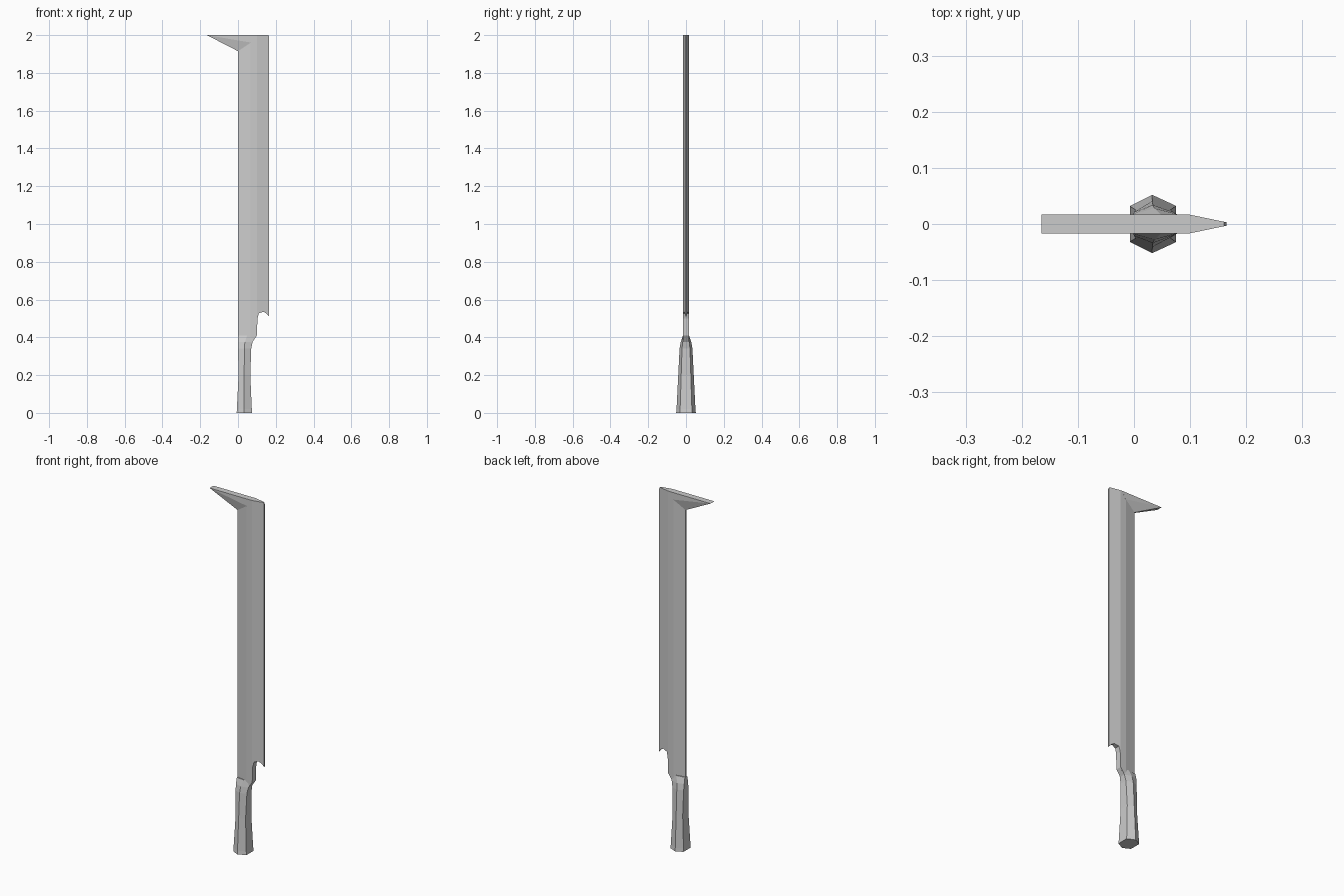
import bpy, bmesh
from mathutils import Vector

if "Cube" in bpy.data.objects:
    bpy.data.objects.remove(bpy.data.objects["Cube"])


def finish(bm, name):
    bmesh.ops.recalc_face_normals(bm, faces=bm.faces[:])
    mesh = bpy.data.meshes.new(name)
    bm.to_mesh(mesh)
    bm.free()
    obj = bpy.data.objects.new(name, mesh)
    bpy.context.collection.objects.link(obj)
    return obj


def half_thickness(x):
    # Blade section: thin back, flat middle, ground cutting edge
    pts = [(0, .004), (.065, .0165), (.1, .0165), (.165, .003)]
    for (x0, y0), (x1, y1) in zip(pts, pts[1:]):
        if x <= x1 + 1e-5:
            return y0 + (y1 - y0) * (x - x0) / (x1 - x0)
    return pts[-1][1]


# Blade: side outline with the notch at its heel, ground to the section above
outline = [(0, .37), (.07, .37), (.083, .385), (.1, .41), (.103, .5),
           (.11, .527), (.135, .535), (.15, .527), (.165, .51),
           (.165, 1.99), (.16, 2), (0, 2)]
bm = bmesh.new()
face = bm.faces.new([bm.verts.new((x, -1, z)) for x, z in outline])
ext = bmesh.ops.extrude_face_region(bm, geom=[face])
bmesh.ops.translate(bm, vec=(0, 2, 0),
                    verts=[g for g in ext["geom"] if isinstance(g, bmesh.types.BMVert)])
for cut in (.065, .1):
    bmesh.ops.bisect_plane(bm, geom=bm.verts[:] + bm.edges[:] + bm.faces[:],
                           plane_co=(cut, 0, 0), plane_no=(1, 0, 0))
for v in bm.verts:
    v.co.y *= half_thickness(v.co.x)
finish(bm, "blade")

# Hook: wide flat top narrowing to a thin lower edge
bm = bmesh.new()
for x, y, z in [(-.165, .017, 2), (.09, .017, 2), (.07, .017, 1.96), (0, .004, 1.915)]:
    bm.verts.new((x, y, z))
    bm.verts.new((x, -y, z))
bmesh.ops.convex_hull(bm, input=bm.verts[:])
finish(bm, "tip_hook")

# Handle: six-sided grip, waisted, blending into the blade
# Ring values: height, min x, max x, half depth
rings = [(0, -.007, .075, .052), (.02, -.006, .073, .05), (.2, .003, .065, .041),
         (.34, 0, .07, .034), (.375, -.001, .077, .028), (.41, 0, .1, .0165)]
bm = bmesh.new()
loops = []
for z, x0, x1, d in rings:
    mid = x0 + (x1 - x0) * .48
    section = [(x0, -.62 * d), (mid, -d), (x1, -.62 * d),
               (x1, .62 * d), (mid, d), (x0, .62 * d)]
    loops.append([bm.verts.new((x, y, z)) for x, y in section])
for a, b in zip(loops, loops[1:]):
    for i in range(6):
        j = (i + 1) % 6
        bm.faces.new((a[i], a[j], b[j], b[i]))
bm.faces.new(loops[0])
bm.faces.new(loops[-1])
finish(bm, "handle")
